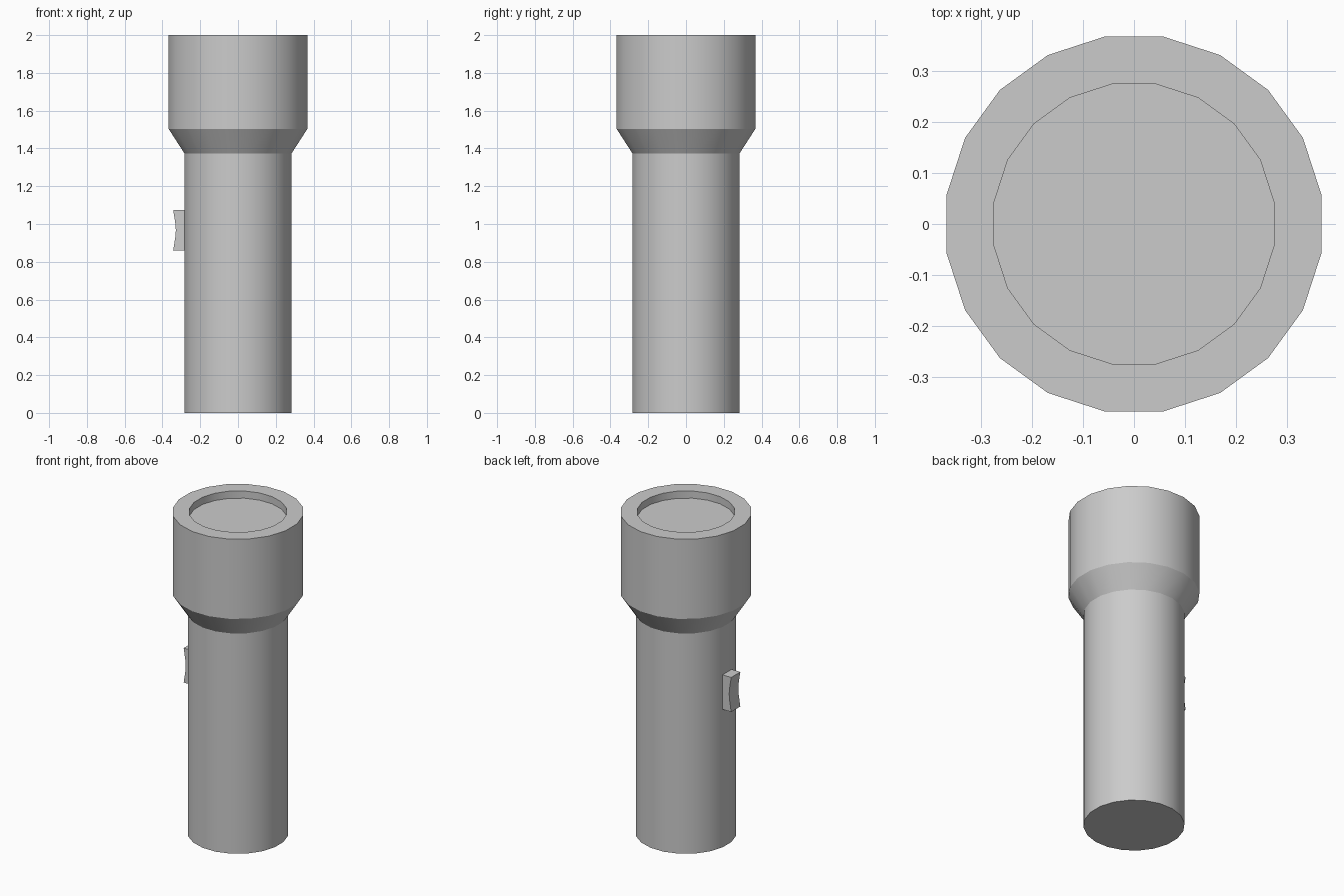
import bpy, bmesh, math

if "Cube" in bpy.data.objects:
    bpy.data.objects.remove(bpy.data.objects["Cube"])

SIDES = 20
FLAT = math.cos(math.pi / SIDES)   # vertex radius -> flat distance


def finish(name, bm, smooth=True):
    bmesh.ops.recalc_face_normals(bm, faces=bm.faces)
    mesh = bpy.data.meshes.new(name)
    bm.to_mesh(mesh)
    bm.free()
    obj = bpy.data.objects.new(name, mesh)
    bpy.context.collection.objects.link(obj)
    if smooth:
        bpy.ops.object.select_all(action='DESELECT')
        obj.select_set(True)
        bpy.context.view_layer.objects.active = obj
        bpy.ops.object.shade_smooth_by_angle(angle=math.radians(25))
    return obj


def turned(name, profile):
    """Revolve (flat distance, z) points into rings, capping both ends."""
    bm = bmesh.new()
    rings = []
    for dist, z in profile:
        r = dist / FLAT
        angles = [(i + 0.5) * 2 * math.pi / SIDES for i in range(SIDES)]
        rings.append([bm.verts.new((r * math.cos(a), r * math.sin(a), z)) for a in angles])
    for lo, hi in zip(rings, rings[1:]):
        for i in range(SIDES):
            j = (i + 1) % SIDES
            bm.faces.new((lo[i], lo[j], hi[j], hi[i]))
    bm.faces.new(rings[0])
    bm.faces.new(rings[-1])
    return finish(name, bm)


# Handle, flared collar, lamp head and recessed lens in one turned shell
turned("flashlight_body", [
    (0.283, 0.0), (0.283, 1.373), (0.367, 1.503),
    (0.367, 2.0), (0.274, 2.0), (0.274, 1.955),
])

# Rocker switch: concave side profile extruded across one body facet
outline = [(-0.28, 0.86), (-0.343, 0.86), (-0.332, 0.93), (-0.329, 0.967),
           (-0.332, 1.005), (-0.343, 1.075), (-0.28, 1.075)]
bm = bmesh.new()
side = bm.faces.new([bm.verts.new((x, -0.045, z)) for x, z in outline])
ext = bmesh.ops.extrude_face_region(bm, geom=[side], use_keep_orig=True)
moved = [v for v in ext["geom"] if isinstance(v, bmesh.types.BMVert)]
bmesh.ops.translate(bm, verts=moved, vec=(0, 0.09, 0))
finish("switch", bm)
